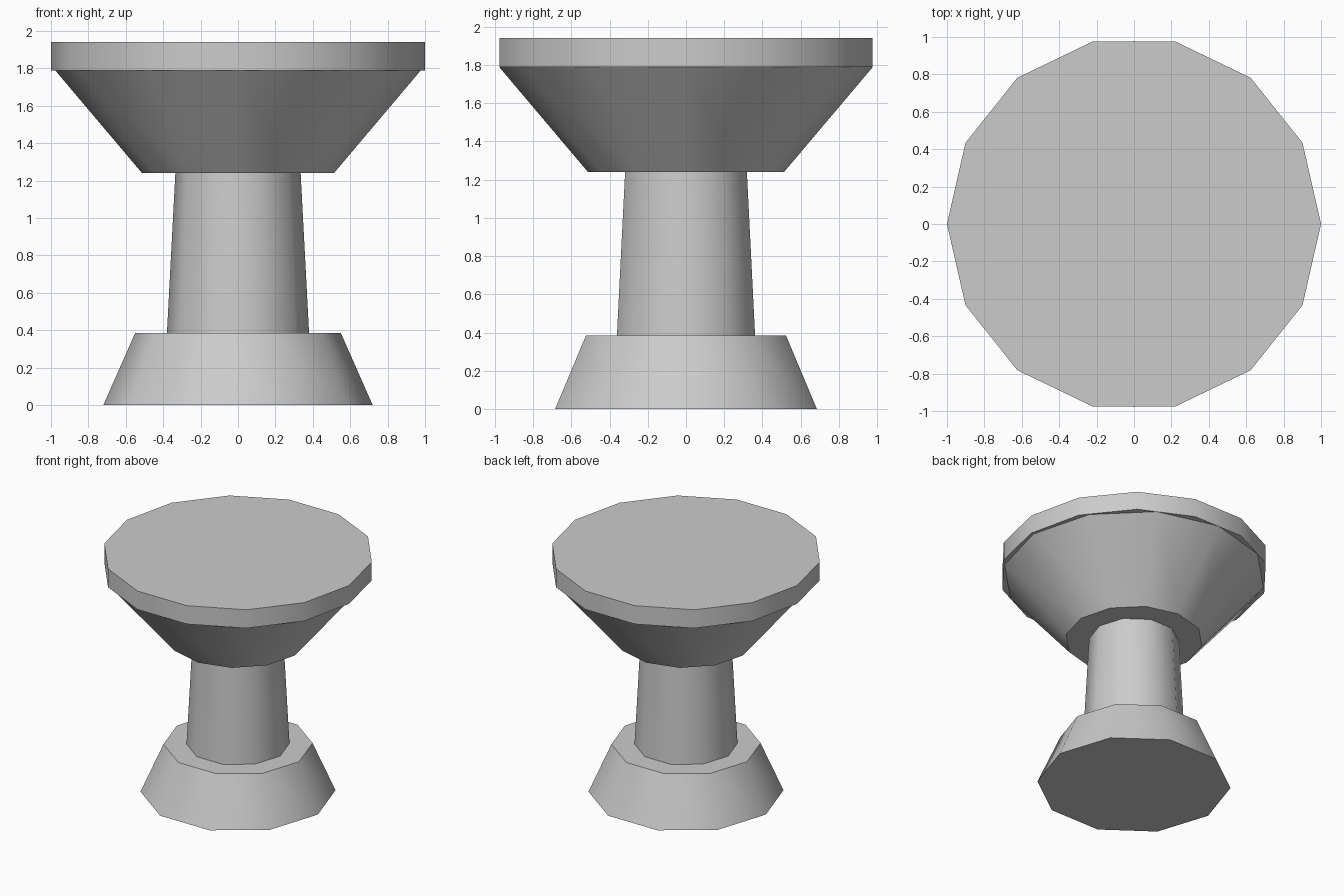
import bpy
import math

if "Cube" in bpy.data.objects:
    bpy.data.objects.remove(bpy.data.objects["Cube"])


def tapered(name, sides, r_bottom, r_top, z0, z1):
    """Closed tapered prism with one corner on the +x axis."""
    bpy.ops.mesh.primitive_cone_add(
        vertices=sides, radius1=r_bottom, radius2=r_top,
        depth=z1 - z0, end_fill_type='NGON', location=(0, 0, (z0 + z1) / 2))
    obj = bpy.context.object
    obj.name = name
    # Primitive starts on the y axis: turn the corner onto x
    obj.rotation_euler.z = math.pi / 2
    bpy.ops.object.transform_apply(location=True, rotation=True, scale=True)
    bpy.ops.object.shade_smooth_by_angle(angle=math.radians(40))
    return obj


# Flared foot
tapered("base", 10, 0.72, 0.55, 0.0, 0.385)
# Slim stem
tapered("column", 10, 0.38, 0.335, 0.385, 1.24)
# Widening cup
tapered("bowl", 12, 0.513, 0.978, 1.24, 1.79)
# Flat disc on top
tapered("top_slab", 14, 1.0, 1.0, 1.79, 1.94)
